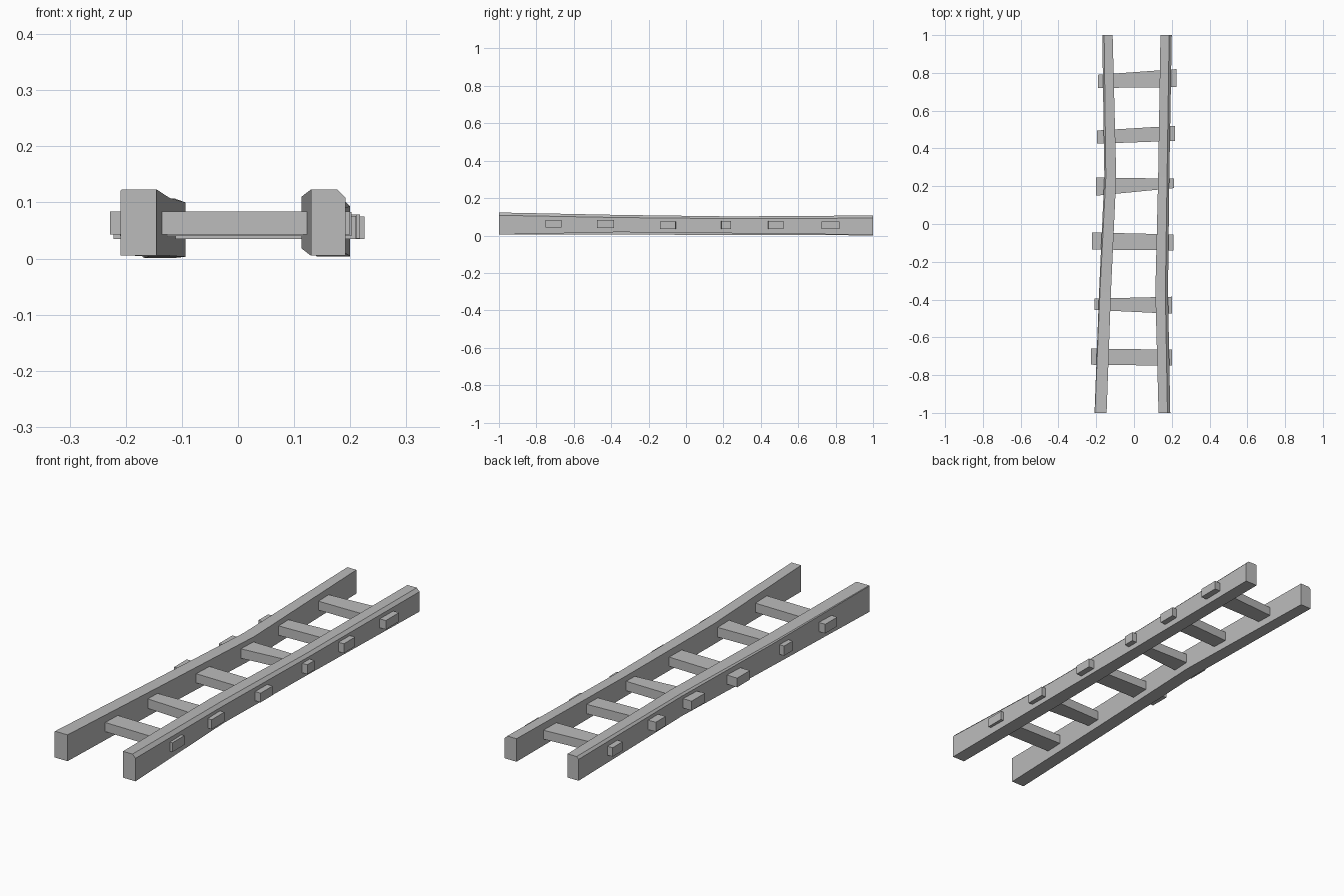
import bpy, bmesh

cube = bpy.data.objects.get("Cube")
if cube:
    bpy.data.objects.remove(cube, do_unlink=True)

wood = bpy.data.materials.new("weathered grey")
wood.use_nodes = True
GREY = (0.5, 0.5, 0.5, 1)
wood.diffuse_color = GREY
wood.node_tree.nodes["Principled BSDF"].inputs["Base Color"].default_value = GREY


def loft(name, sections):
    """Bridge matching rings of points into a closed, flat-shaded beam."""
    bm = bmesh.new()
    rings = [[bm.verts.new(p) for p in ring] for ring in sections]
    n = len(rings[0])
    for a, b in zip(rings, rings[1:]):
        for i in range(n):
            j = (i + 1) % n
            bm.faces.new((a[i], a[j], b[j], b[i]))
    bm.faces.new(rings[0])
    bm.faces.new(rings[-1])
    bmesh.ops.recalc_face_normals(bm, faces=bm.faces)
    mesh = bpy.data.meshes.new(name)
    bm.to_mesh(mesh)
    bm.free()
    mesh.materials.append(wood)
    obj = bpy.data.objects.new(name, mesh)
    bpy.context.collection.objects.link(obj)


def rail_section(y, inner, outer, low, high, chamfer):
    """Rail cross-section with a worn outer top edge."""
    side = 1 if outer > inner else -1
    return [(inner, y, low), (outer, y, low), (outer, y, high - chamfer),
            (outer - side * chamfer, y, high), (inner, y, high)]


# Side rails, slightly crooked: y, inner x, outer x, bottom, top, chamfer
left_stations = [
    (-1, 0.13, 0.192, 0.005, 0.123, 0.015),
    (-0.36, 0.113, 0.18, 0.018, 0.11, 0.014),
    (0.25, 0.128, 0.187, 0.012, 0.102, 0.012),
    (1, 0.14, 0.2, 0.004, 0.107, 0.014),
]
right_stations = [
    (-1, -0.145, -0.209, 0.005, 0.123, 0.002),
    (-0.36, -0.122, -0.185, 0.005, 0.108, 0.005),
    (0.25, -0.094, -0.157, 0.003, 0.1, 0.008),
    (1, -0.113, -0.168, 0.001, 0.107, 0.01),
]
loft("left_rail", [rail_section(*s) for s in left_stations])
loft("right_rail", [rail_section(*s) for s in right_stations])

# Rungs: right end (x, y min, y max), left end (x, y min, y max), bottom, top
rungs = [
    ((-0.228, -0.745, -0.66), (0.2, -0.75, -0.665), 0.043, 0.084),
    ((-0.21, -0.455, -0.395), (0.202, -0.475, -0.385), 0.04, 0.083),
    ((-0.222, -0.135, -0.045), (0.21, -0.14, -0.055), 0.035, 0.076),
    ((-0.2, 0.15, 0.246), (0.211, 0.19, 0.24), 0.036, 0.078),
    ((-0.197, 0.425, 0.495), (0.217, 0.44, 0.52), 0.036, 0.078),
    ((-0.19, 0.72, 0.79), (0.225, 0.725, 0.82), 0.035, 0.075),
]
for i, (right, left, low, high) in enumerate(rungs, 1):
    loft(f"rung_{i}", [[(x, a, low), (x, b, low), (x, b, high), (x, a, high)]
                       for x, a, b in (right, left)])
